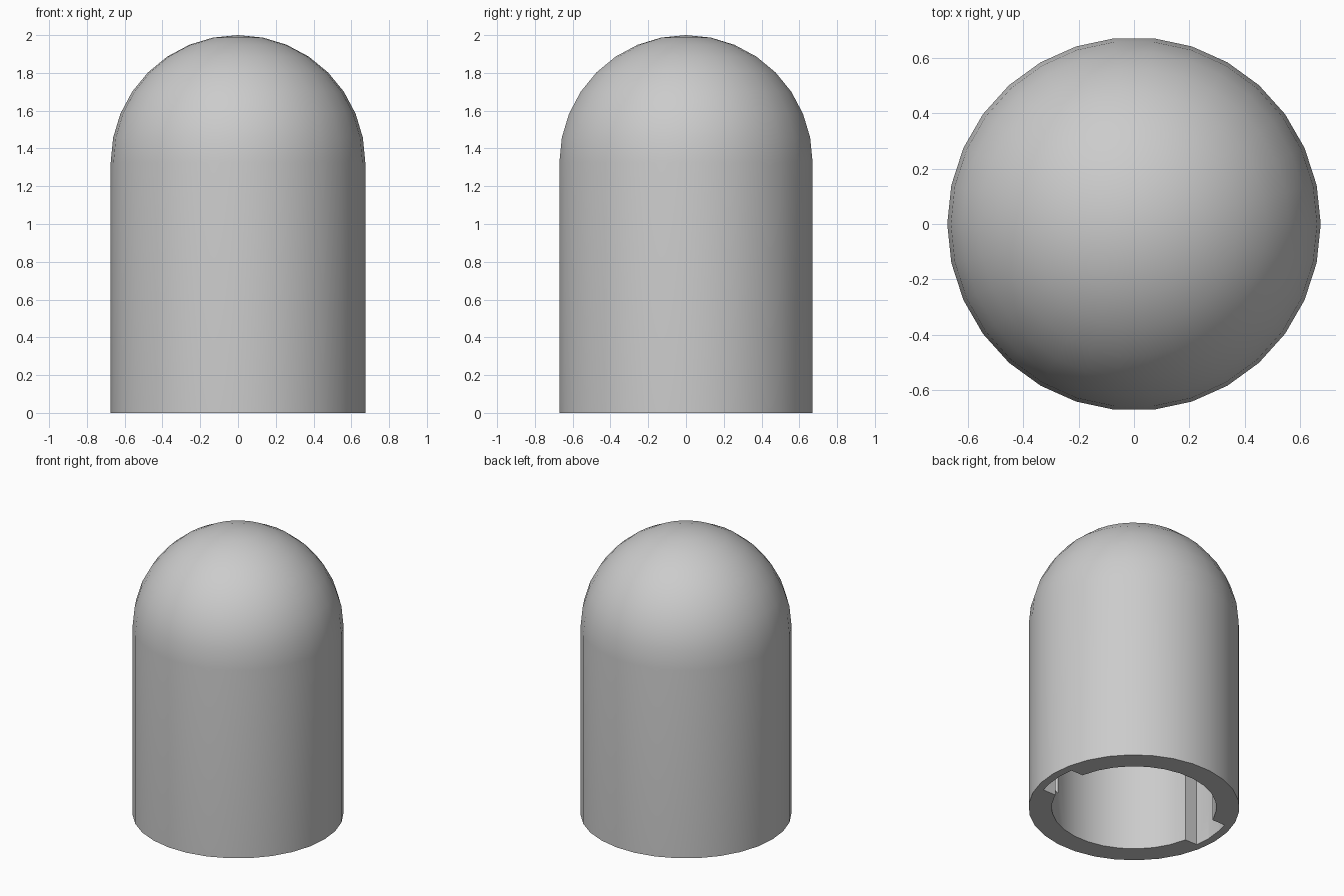
import bpy, bmesh
from math import sin, cos, pi, radians, degrees, asin
from mathutils import Matrix

cube = bpy.data.objects.get("Cube")
if cube:
    bpy.data.objects.remove(cube)

SIDES, RINGS = 30, 8
OUTER, BORE, SLOT = 0.674, 0.527, 0.62
SHOULDER = 2 - OUTER
LIP_TOP, SLOT_TOP = 0.22, 0.527

grey = bpy.data.materials.new("plain_grey")
grey.use_nodes = True
grey.diffuse_color = (0.6, 0.6, 0.6, 1)
grey.node_tree.nodes["Principled BSDF"].inputs["Base Color"].default_value = (0.6, 0.6, 0.6, 1)


def make_object(name, bm):
    bmesh.ops.recalc_face_normals(bm, faces=bm.faces)
    mesh = bpy.data.meshes.new(name)
    bm.to_mesh(mesh)
    bm.free()
    mesh.materials.append(grey)
    obj = bpy.data.objects.new(name, mesh)
    bpy.context.collection.objects.link(obj)
    return obj


def dome_profile(radius):
    """Quarter arc from the shoulder up to the pole."""
    steps = [pi / 2 * i / RINGS for i in range(RINGS + 1)]
    return [(radius * cos(a), 0, SHOULDER + radius * sin(a)) for a in steps]


# Hollow domed shell, turned from one wall profile
bm = bmesh.new()
profile = [*reversed(dome_profile(OUTER)), (OUTER, 0, 0), (BORE, 0, 0), *dome_profile(BORE)]
verts = [bm.verts.new(p) for p in profile]
edges = [bm.edges.new(pair) for pair in zip(verts, verts[1:])]
bmesh.ops.spin(bm, geom=verts + edges, cent=(0, 0, 0), axis=(0, 0, 1),
               angle=2 * pi, steps=SIDES, use_merge=False)
bmesh.ops.remove_doubles(bm, verts=bm.verts, dist=0.0005)
shell = make_object("domed_cap", bm)


# Bayonet slot cutters: an open entry notch and a groove turning off above the lip
entry_start, entry_end = degrees(asin(0.105 / SLOT)), degrees(asin(-0.2 / SLOT))
groove_end = -62
entry_arc = [entry_start, 0, -12, entry_end]
groove_arc = entry_arc + [-24, -36, -48, -60, groove_end]


def slot_cutter(name, arc, inner, low, high, turn):
    bm = bmesh.new()
    points = [(SLOT * cos(radians(a)), SLOT * sin(radians(a))) for a in arc] + inner
    base = bm.faces.new([bm.verts.new((x, y, low)) for x, y in points])
    grown = bmesh.ops.extrude_face_region(bm, geom=[base])["geom"]
    top = [v for v in grown if isinstance(v, bmesh.types.BMVert)]
    bmesh.ops.translate(bm, verts=top, vec=(0, 0, high - low))
    bmesh.ops.rotate(bm, verts=bm.verts, matrix=Matrix.Rotation(turn, 3, 'Z'))
    cutter = make_object(name, bm)
    cutter.hide_render = True
    return cutter


bpy.context.view_layer.objects.active = shell
shell.select_set(True)
end = radians(groove_end)
for side, turn in (("left", 0), ("right", pi)):
    cutters = [
        slot_cutter(side + "_groove_cutter", groove_arc,
                    [(0.4 * cos(end), 0.4 * sin(end)), (0.4, 0.105)], LIP_TOP, SLOT_TOP, turn),
        slot_cutter(side + "_entry_cutter", entry_arc,
                    [(0.4, -0.2), (0.4, 0.105)], -0.1, 0.35, turn),
    ]
    for cutter in cutters:
        cut = shell.modifiers.new(cutter.name, 'BOOLEAN')
        cut.operation = 'DIFFERENCE'
        cut.solver = 'EXACT'
        cut.object = cutter
        bpy.ops.object.modifier_apply(modifier=cut.name)
        bpy.data.objects.remove(cutter)

bpy.ops.object.shade_smooth_by_angle(angle=radians(30))
